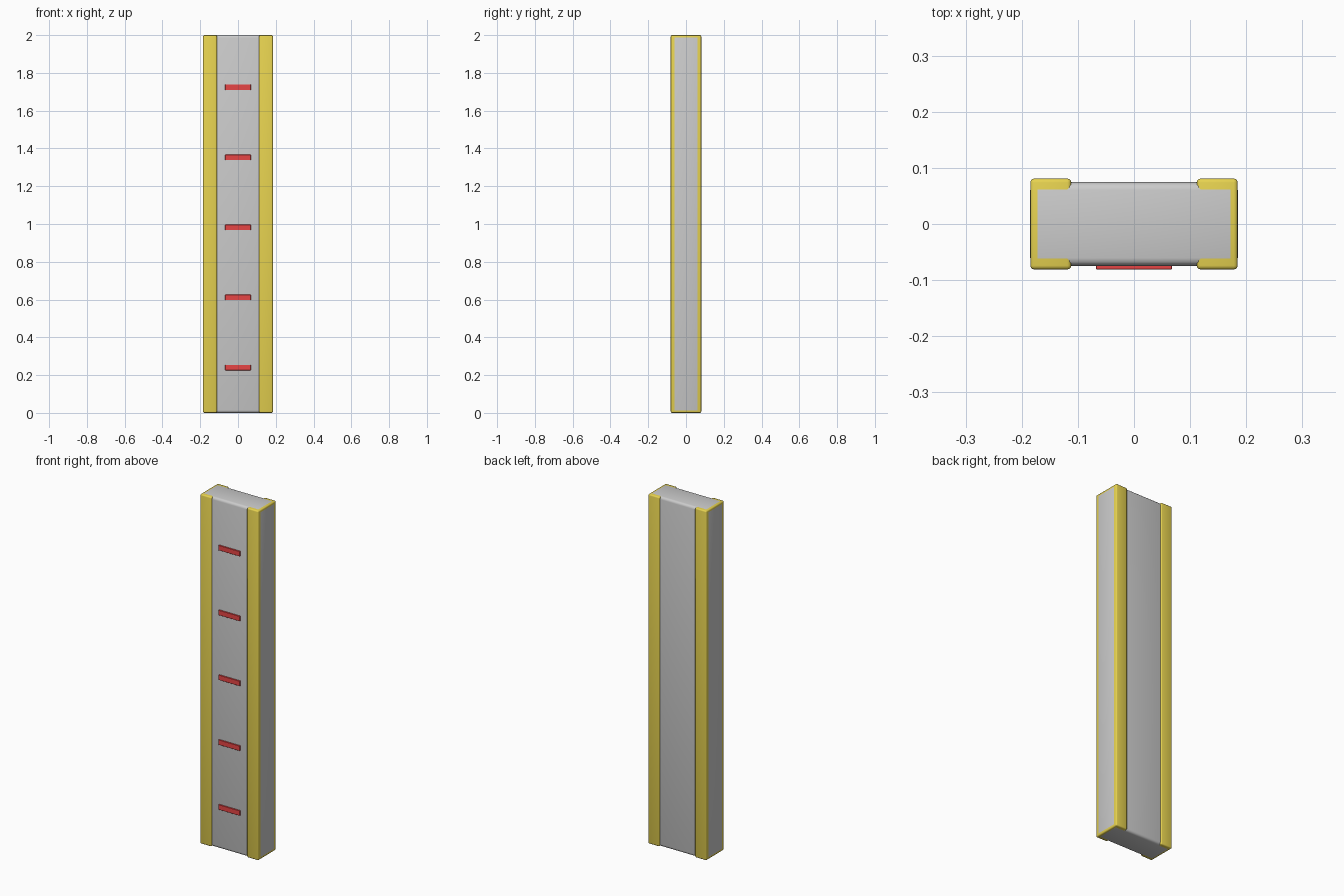
import bpy
import math

if "Cube" in bpy.data.objects:
    bpy.data.objects.remove(bpy.data.objects["Cube"])


def material(name, color):
    mat = bpy.data.materials.new(name)
    mat.diffuse_color = color
    mat.use_nodes = True
    mat.node_tree.nodes["Principled BSDF"].inputs["Base Color"].default_value = mat.diffuse_color
    return mat


def rounded_box(name, center, size, bevel, mat=None, segments=3):
    bpy.ops.mesh.primitive_cube_add(size=1, location=center)
    obj = bpy.context.object
    obj.name = name
    obj.scale = size
    bpy.ops.object.transform_apply(location=False, rotation=False, scale=True)
    mod = obj.modifiers.new("rounded_edges", "BEVEL")
    mod.width = bevel
    mod.segments = segments
    if mat:
        obj.data.materials.append(mat)
    bpy.ops.object.modifier_apply(modifier=mod.name)
    bpy.ops.object.shade_smooth_by_angle(angle=math.radians(30))
    return obj


yellow = material("yellow_trim", (0.8, 0.65, 0.08, 1))
red = material("red_marker", (0.8, 0.06, 0.06, 1))

# Main panel, its flat ends and sides just proud of the trim
rounded_box("panel_core", (0, 0, 1), (0.37, 0.149, 2.0), 0.014)

# Edge trim wrapping both long sides
for name, side in (("left_trim", -1), ("right_trim", 1)):
    rounded_box(name, (side * 0.1483, 0, 1), (0.0730, 0.162, 1.9994), 0.007, yellow)

# Evenly spaced markers on the front
for i in range(5):
    rounded_box(f"front_marker_{i + 1}", (0, -0.0755, 0.24 + 0.371 * i),
                (0.135, 0.011, 0.029), 0.001, red, 1)
